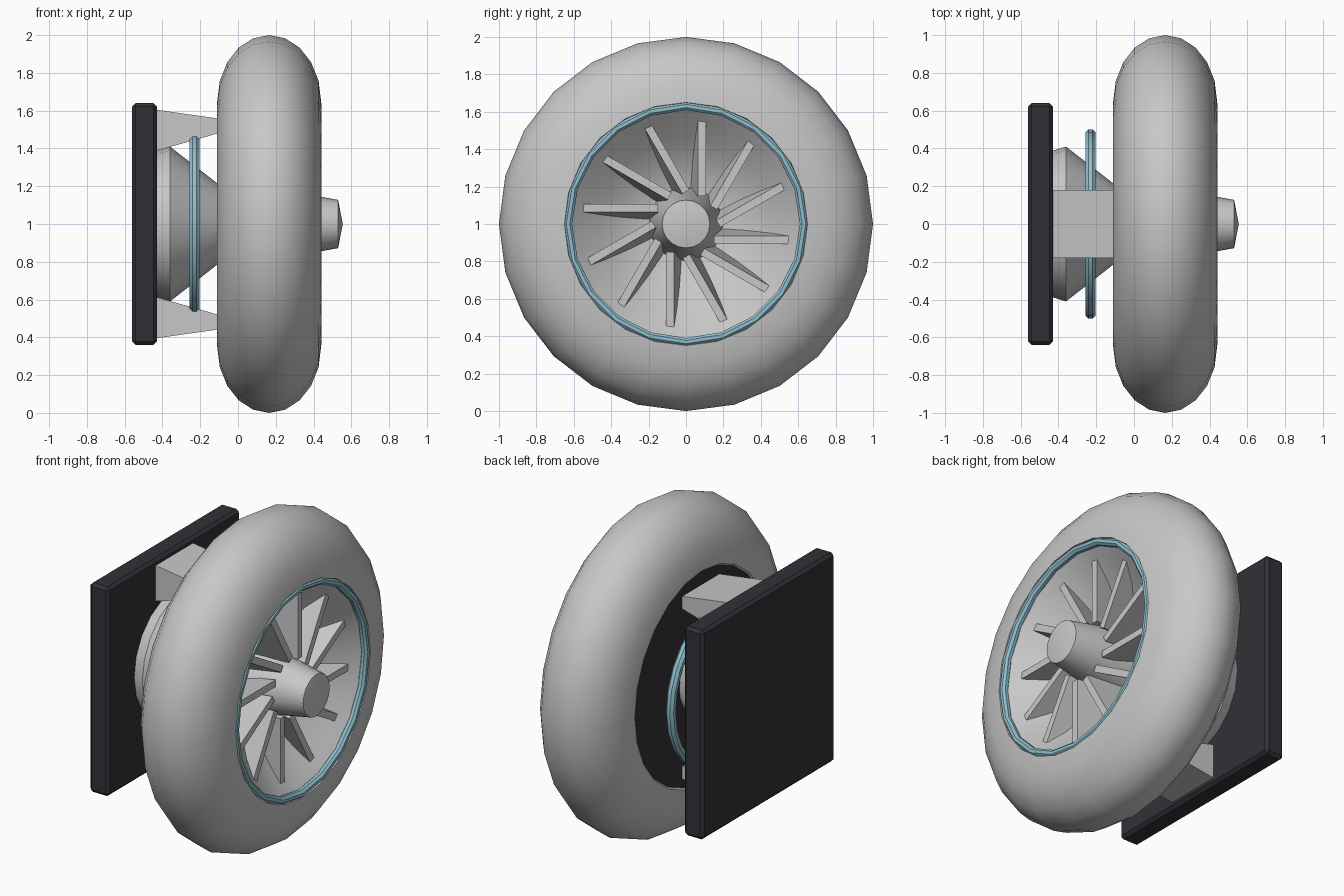
import bpy, bmesh, math

if "Cube" in bpy.data.objects:
    bpy.data.objects.remove(bpy.data.objects["Cube"])

def material(name, rgb):
    m = bpy.data.materials.new(name)
    m.diffuse_color = (*rgb, 1)
    m.use_nodes = True
    m.node_tree.nodes["Principled BSDF"].inputs["Base Color"].default_value = m.diffuse_color
    return m

GREY = material("light grey", (0.58, 0.575, 0.58))
DARK = material("charcoal", (0.032, 0.03, 0.038))
BLUE = material("pale blue", (0.28, 0.52, 0.61))

def finish(bm, name, mat, smooth=None):
    bmesh.ops.recalc_face_normals(bm, faces=bm.faces)
    me = bpy.data.meshes.new(name)
    bm.to_mesh(me)
    bm.free()
    me.materials.append(mat)
    ob = bpy.data.objects.new(name, me)
    bpy.context.collection.objects.link(ob)
    if smooth:
        bpy.ops.object.select_all(action='DESELECT')
        ob.select_set(True)
        bpy.context.view_layer.objects.active = ob
        bpy.ops.object.shade_smooth_by_angle(angle=math.radians(smooth))
    return ob

def lathe(name, profile, n, mat, smooth=35, closed=False):
    """Turn (x, radius) points round the wheel axle."""
    bm = bmesh.new()
    rings = []
    for x, r in profile:
        if r == 0:
            rings.append([bm.verts.new((x, 0, 1))] * n)
        else:
            rings.append([bm.verts.new((x, r * math.sin(2 * math.pi * i / n),
                                        1 + r * math.cos(2 * math.pi * i / n))) for i in range(n)])
    pairs = list(zip(rings, rings[1:]))
    if closed:
        pairs.append((rings[-1], rings[0]))
    for a, b in pairs:
        for i in range(n):
            j = (i + 1) % n
            bm.faces.new(list(dict.fromkeys((a[i], a[j], b[j], b[i]))))
    return finish(bm, name, mat, smooth)

def prism(name, corners, to_3d, lo, hi, mat):
    """Extrude a flat outline from lo to hi."""
    bm = bmesh.new()
    a = [bm.verts.new(to_3d(p, q, lo)) for p, q in corners]
    b = [bm.verts.new(to_3d(p, q, hi)) for p, q in corners]
    n = len(a)
    bm.faces.new(a)
    bm.faces.new(b)
    for i in range(n):
        bm.faces.new((a[i], a[(i + 1) % n], b[(i + 1) % n], b[i]))
    return finish(bm, name, mat)

# Tyre: rounded half section with short inner lips
CX = 0.165
tyre = [(CX + 0.275 * math.cos(math.pi * k / 10), 0.65 + 0.35 * math.sin(math.pi * k / 10))
        for k in range(11)]
lathe("tyre", [(0.40, 0.64)] + tyre + [(-0.09, 0.63)], 24, GREY, 50)

# Front dish, hub and dark back plate
lathe("dish", [(0.425, 0.635), (0.37, 0.57), (0.27, 0.46), (0.19, 0.34), (0.14, 0.22), (0.12, 0)], 24, GREY, 50)
lathe("hub", [(0.10, 0), (0.10, 0.2), (0.16, 0.195), (0.53, 0.128), (0.555, 0)], 20, GREY)
lathe("back_plate", [(-0.06, 0.65), (-0.1, 0.65), (-0.1, 0)], 24, DARK)

# Blue trim rings
def ring(name, x, major, minor, n, m=8):
    prof = [(x + minor * math.cos(2 * math.pi * (k + 0.5) / m),
             major + minor * math.sin(2 * math.pi * (k + 0.5) / m)) for k in range(m)]
    lathe(name, prof, n, BLUE, 30, closed=True)

ring("front_trim_ring", 0.42, 0.631, 0.024, 20)
ring("rear_trim_ring", -0.23, 0.475, 0.028, 24)

# Pitched fan blades, sunk into the dish
for i in range(12):
    c, s = math.cos(i * math.pi / 6), math.sin(i * math.pi / 6)
    prism(f"blade_{i + 1}", [(0.36, 0.064), (0.36, 0.106), (0.10, 0.062), (0.10, 0.02)],
          lambda x, t, r: (x, t * c + r * s, 1 + r * c - t * s), 0.15, 0.565, GREY)

# Mounting cone between wheel and wall plate
lathe("mount_cone", [(-0.44, 0.385), (-0.36, 0.41), (-0.09, 0.20)], 20, GREY)

# Upper and lower brackets
for name, s in (("upper_bracket", 1), ("lower_bracket", -1)):
    prism(name, [(-0.44, 0.385), (-0.44, 0.606), (-0.08, 0.555), (-0.08, 0.487)],
          lambda x, z, y: (x, y, 1 + s * z), -0.18, 0.18, GREY)

# Wall plate with bevelled edges
plate = prism("wall_plate", [(-0.64, -0.64), (0.64, -0.64), (0.64, 0.64), (-0.64, 0.64)],
              lambda y, z, x: (x, y, 1 + z), -0.56, -0.43, DARK)
bev = plate.modifiers.new("edge_bevel", 'BEVEL')
bev.width = 0.018
bev.segments = 1
